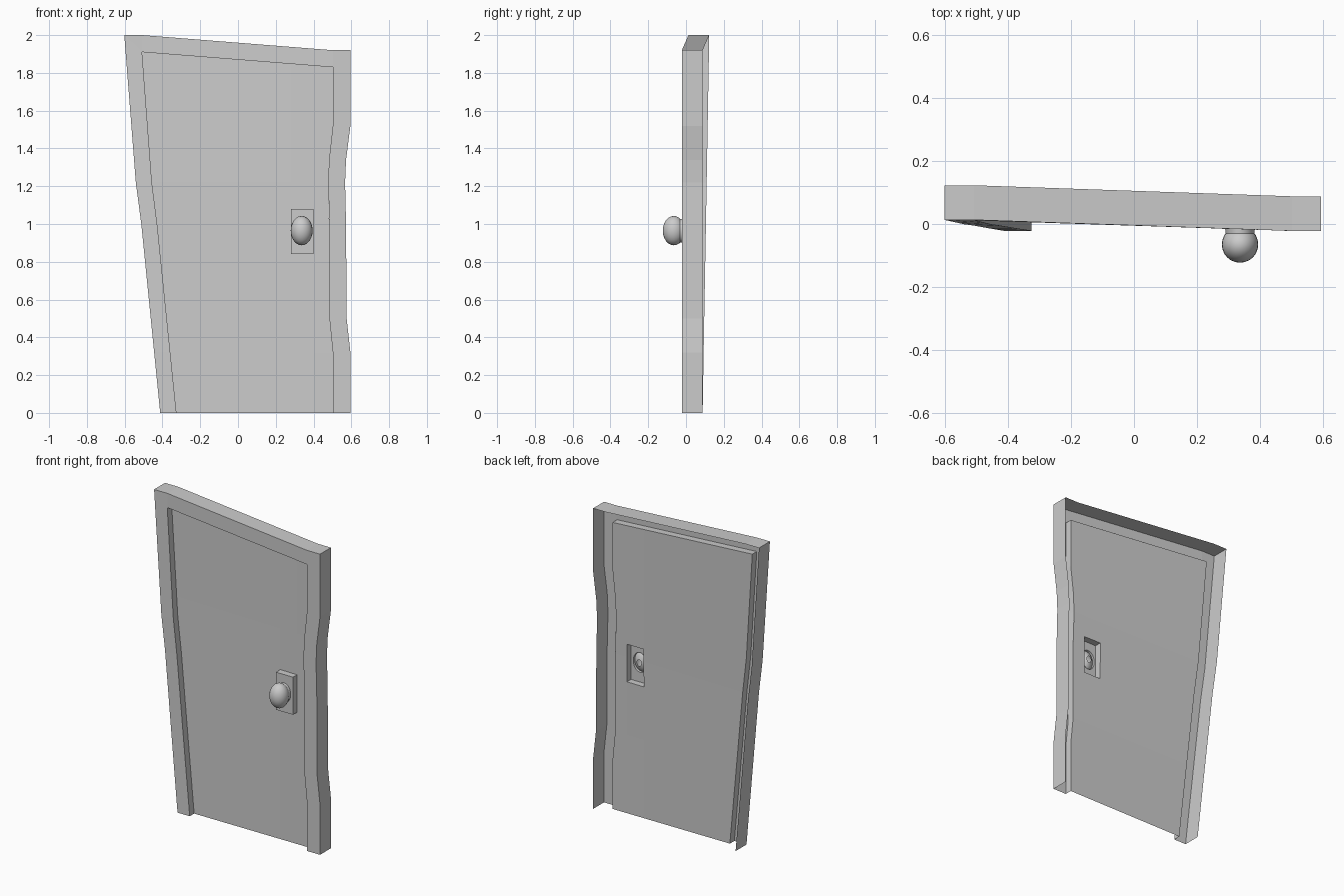
import bpy, bmesh
from math import sin, cos, pi, radians

if "Cube" in bpy.data.objects:
    bpy.data.objects.remove(bpy.data.objects["Cube"])

# Edge profiles as (z, x) from the floor up
LEFT_OUT = [(0, -.412), (1.0, -.512), (1.22, -.541), (2.0, -.602)]
LEFT_IN = [(0, -.326), (1.0, -.428), (1.22, -.456), (1.91, -.508)]
RIGHT_OUT = [(0, .595), (.32, .595), (.5, .575), (1.0, .572), (1.2, .566),
             (1.34, .572), (1.52, .595), (1.92, .595)]
RIGHT_IN = [(0, .502), (.32, .502), (.5, .484), (1.0, .484), (1.2, .477),
            (1.34, .482), (1.52, .502), (1.83, .502)]
ROWS = [0, .32, .5, 1.0, 1.22, 1.34, 1.52]
DEPTH, RECESS = .11, .045


def at(profile, z):
    for (z0, x0), (z1, x1) in zip(profile, profile[1:]):
        if z <= z1:
            return x0 + (x1 - x0) * (z - z0) / (z1 - z0)
    return profile[-1][1]


def warp(x, z):
    # the top left corner leans backwards
    return -.022 + .035 * (z / 2) * min(1, max(0, (.5 - x)))


def finish(name, bm, smooth=False):
    bmesh.ops.remove_doubles(bm, verts=bm.verts, dist=1e-5)
    mesh = bpy.data.meshes.new(name)
    bm.to_mesh(mesh)
    bm.free()
    ob = bpy.data.objects.new(name, mesh)
    bpy.context.collection.objects.link(ob)
    if smooth:
        bpy.ops.object.select_all(action='DESELECT')
        ob.select_set(True)
        bpy.context.view_layer.objects.active = ob
        bpy.ops.object.shade_smooth_by_angle(angle=radians(35))
    return ob


def skin(name, rings, closed, smooth=False):
    # join successive rings of points with quads
    bm = bmesh.new()
    vs = [[bm.verts.new(p) for p in r] for r in rings]
    n = len(rings[0])
    for a, b in zip(vs, vs[1:]):
        for i in range(n if closed else n - 1):
            j = (i + 1) % n
            bm.faces.new((a[i], a[j], b[j], b[i]))
    return finish(name, bm, smooth)


# Door frame: hollow shell with outer wall, front face and inner reveal
outer = ([(at(RIGHT_OUT, z), z) for z in ROWS]
         + [(.595, 1.92), (.502, 1.92), (-.508, 2), (-.602, 2)]
         + [(at(LEFT_OUT, z), z) for z in reversed(ROWS)])
inner = ([(at(RIGHT_IN, z), z) for z in ROWS]
         + [(.502, 1.83)] * 2 + [(-.508, 1.91)] * 2
         + [(at(LEFT_IN, z), z) for z in reversed(ROWS)])
skin("door_frame", [[(x, warp(x, z) + d, z) for x, z in path] for path, d in
                    ((outer, DEPTH), (outer, 0), (inner, 0), (inner, RECESS))], False)

# Door panel: thin sheet with an opening behind the handle plate
X0, X1, Z0, Z1 = .28, .40, .84, 1.08
rows = sorted(ROWS + [Z0, Z1])
bm = bmesh.new()
grid = []
for z in rows + [None]:
    if z is None:
        pts = [(x, 1.83 + .08 * (.502 - x) / 1.01) for x in (-.508, X0, X1, .502)]
    else:
        pts = [(x, z) for x in (at(LEFT_IN, z), X0, X1, at(RIGHT_IN, z))]
    grid.append([bm.verts.new((x, warp(x, h) + RECESS, h)) for x, h in pts])
hole = range(rows.index(Z0), rows.index(Z1))
for r in range(len(grid) - 1):
    for c in range(3):
        if not (c == 1 and r in hole):
            a, b = grid[r], grid[r + 1]
            bm.faces.new((a[c], a[c + 1], b[c + 1], b[c]))
finish("door_panel", bm)

# Handle plate and collar: raised rectangle opening into an oval neck
CX, CZ, N = .34, .96, 24
ANG = [2 * pi * i / N for i in range(N)]


def rect_ring(y):
    pts = []
    for a in ANG:
        m = max(abs(cos(a)), abs(sin(a)))
        x, z = CX + .06 * cos(a) / m, CZ + .12 * sin(a) / m
        pts.append((x, warp(x, z) + RECESS if y is None else y, z))
    return pts


def oval_ring(r, y):
    return [(CX - .003 + r * cos(a), y, CZ + .005 + 1.34 * r * sin(a)) for a in ANG]


skin("handle_plate", [rect_ring(None), rect_ring(-.016),
                      oval_ring(.047, -.016), oval_ring(.046, -.034)], True, True)

# Egg-shaped knob
KR, KY = .058, -.065
knob = []
for k in range(1, 13):
    t = pi * k / 12
    knob.append(oval_ring(KR * sin(t), KY + KR * cos(t)))
skin("door_knob", knob, True, True)
